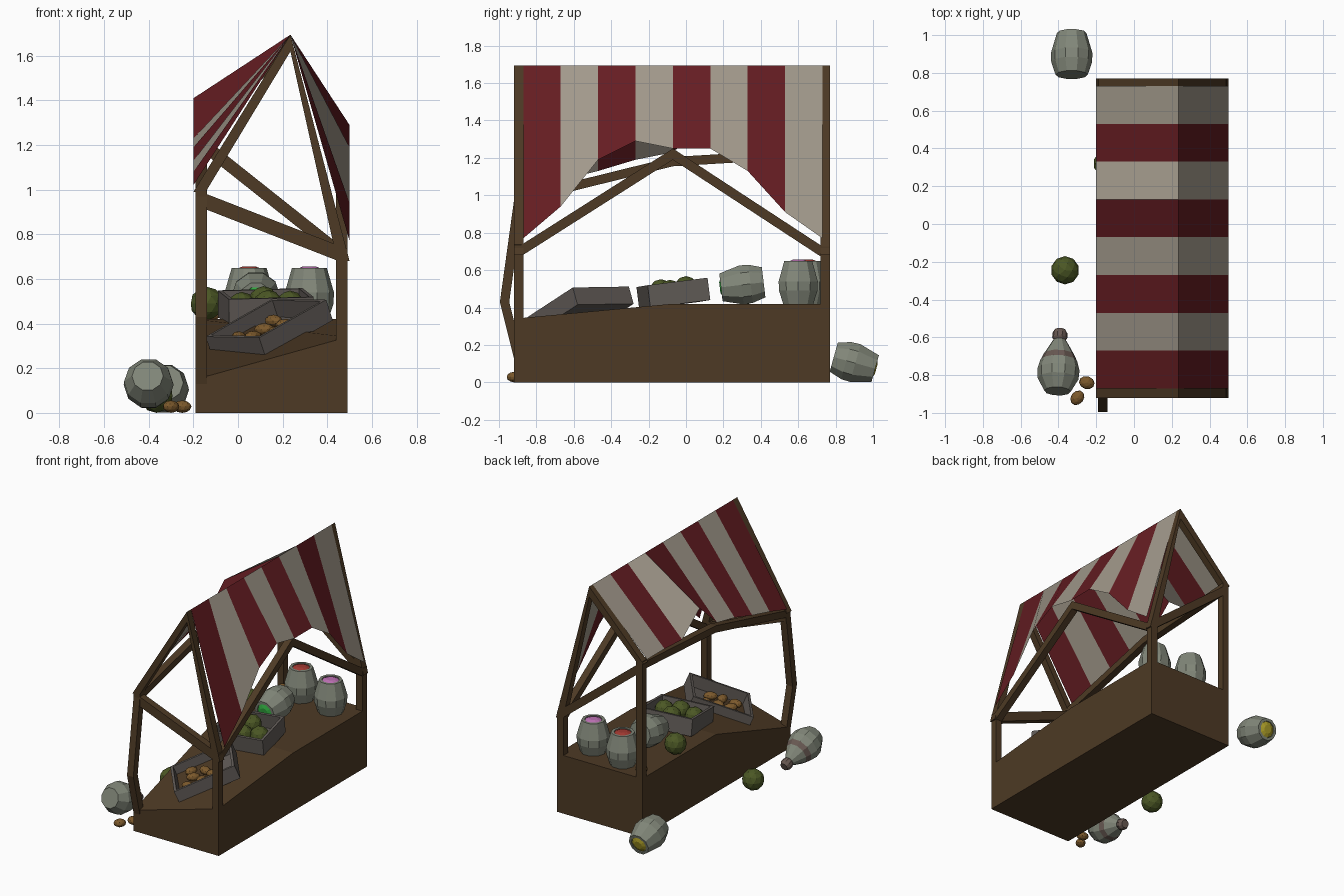
import bpy, bmesh, math
from mathutils import Vector, Matrix

if "Cube" in bpy.data.objects:
    bpy.data.objects.remove(bpy.data.objects["Cube"])


def material(name, rgb):
    m = bpy.data.materials.new(name)
    m.diffuse_color = (*rgb, 1)
    m.use_nodes = True
    m.node_tree.nodes["Principled BSDF"].inputs["Base Color"].default_value = m.diffuse_color
    return m


WOOD = material("wood", (.075, .042, .018))
RED = material("red_cloth", (.13, .012, .016))
CREAM = material("cream_cloth", (.36, .32, .26))
CRATE = material("crate_wood", (.12, .105, .095))
CLAY = material("clay", (.22, .24, .19))
BAND = material("clay_band", (.14, .1, .085))
GREEN = material("melon", (.07, .095, .018))
TUBER = material("potato", (.2, .1, .025))
SPICES = [material("spice_" + n, c) for n, c in (
    ("pink", (.5, .16, .45)), ("red", (.35, .04, .03)),
    ("green", (.03, .4, .05)), ("yellow", (.4, .33, .02)))]


def mesh_object(name, verts, faces, mats, matrix=None):
    me = bpy.data.meshes.new(name)
    me.from_pydata([tuple(v) for v in verts], [], faces)
    bm = bmesh.new()
    bm.from_mesh(me)
    bmesh.ops.recalc_face_normals(bm, faces=bm.faces)
    bm.to_mesh(me)
    bm.free()
    for m in mats:
        me.materials.append(m)
    ob = bpy.data.objects.new(name, me)
    if matrix:
        ob.matrix_world = matrix
    bpy.context.collection.objects.link(ob)
    return ob


def loft(name, rings, mat, matrix=None):
    """Skin a list of equal-sized rings and cap both ends."""
    n = len(rings[0])
    verts = [v for r in rings for v in r]
    faces = [(k * n + i, k * n + (i + 1) % n, (k + 1) * n + (i + 1) % n, (k + 1) * n + i)
             for k in range(len(rings) - 1) for i in range(n)]
    faces += [tuple(range(n))[::-1], tuple(range(len(verts) - n, len(verts)))]
    return mesh_object(name, verts, faces, [mat], matrix)


def beam(name, points, axis, a=.05, b=.05):
    """Square timber whose sections lie across the given axis."""
    other = [i for i in range(3) if i != axis]
    rings = []
    for p in points:
        ring = []
        for s, t in ((-1, -1), (1, -1), (1, 1), (-1, 1)):
            v = list(p)
            v[other[0]] += s * a / 2
            v[other[1]] += t * b / 2
            ring.append(v)
        rings.append(ring)
    return loft(name, rings, WOOD)


def lathe(name, profile, mat, matrix, n=10):
    rings = [[(r * math.cos(math.tau * i / n), r * math.sin(math.tau * i / n), z)
              for i in range(n)] for r, z in profile]
    return loft(name, rings, mat, matrix)


def along(pos, direction):
    q = Vector(direction).to_track_quat('Z', 'Y')
    return Matrix.Translation(pos) @ q.to_matrix().to_4x4()


def ball(name, pos, size, mat, turn=0, sub=2):
    bm = bmesh.new()
    bmesh.ops.create_icosphere(bm, subdivisions=sub, radius=1)
    me = bpy.data.meshes.new(name)
    bm.to_mesh(me)
    bm.free()
    me.materials.append(mat)
    ob = bpy.data.objects.new(name, me)
    ob.location, ob.scale, ob.rotation_euler = pos, size, (0, 0, turn)
    bpy.context.collection.objects.link(ob)


# Counter block, dipping toward its front left corner
loft("counter", [[(-.19, y, 0), (.49, y, 0), (.49, y, zr), (-.19, y, zl)]
                 for y, zl, zr in ((-.92, .15, .34), (-.07, .42, .42), (.77, .42, .42))], WOOD)

# Corner posts, the front left one buckled outward
beam("front_left_post", [(-.165, -.895, .13), (-.165, -.97, .43), (-.165, -.895, .97)], 2)
beam("front_right_post", [(.465, -.895, .3), (.465, -.895, .7)], 2)
beam("back_left_post", [(-.165, .745, .4), (-.165, .745, 1.24)], 2)
beam("back_right_post", [(.465, .745, .4), (.465, .745, .7)], 2)

# Cross ties, side rails and end rafters
beam("front_tie", [(-.19, -.895, .965), (.49, -.895, .7)], 0, .05, .07)
beam("back_tie", [(-.19, .745, 1.23), (.49, .745, .69)], 0, .05, .07)
beam("right_rail", [(.465, -.92, .68), (.465, -.07, 1.22), (.465, .77, .67)], 1, .05, .06)
beam("left_rail", [(-.165, -.92, .97), (-.165, -.07, 1.18), (-.165, .77, 1.23)], 1, .05, .05)
for name, y, foot in (("front_rafters", -.92, .99), ("back_rafters", .72, 1.25)):
    pts = [(-.2, foot), (.235, 1.695), (.5, .68), (.445, .68), (.235, 1.62), (-.145, foot)]
    verts = [(x, yy, z) for yy in (y, y + .05) for x, z in pts]
    quads = [(0, 1, 4, 5), (1, 2, 3, 4)]
    faces = quads + [tuple(i + 6 for i in q) for q in quads]
    faces += [(i, (i + 1) % 6, (i + 1) % 6 + 6, i + 6) for i in range(6)]
    mesh_object(name, verts, faces, [WOOD])

# Striped canopy with ragged lower edges
left = [1.02, 1.08, 1.13, 1.19, 1.23, 1.41, 1.26, 1.27, 1.27]
right = [.77, .94, 1.19, 1.29, 1.25, 1.25, 1.13, .91, .77]
verts, faces = [], []
for i in range(9):
    y = -.87 + .2 * i
    verts += [(-.2, y, left[i]), (.235, y, 1.695), (.5, y, right[i])]
for i in range(8):
    k = 3 * i
    faces += [(k, k + 1, k + 4, k + 3), (k + 1, k + 2, k + 5, k + 4)]
canopy = mesh_object("canopy", verts, faces, [RED, CREAM])
for p in canopy.data.polygons:
    p.material_index = (p.index // 2) % 2


# Open crates: floor and four walls in a tilted frame
def crate(name, corner, u, v, h=.1, t=.018):
    u, v, o = Vector(u), Vector(v), Vector(corner)
    n = u.cross(v).normalized()
    ut, vt = u.normalized() * t, v.normalized() * t

    def ring(inset, z):
        a, b = ut * inset, vt * inset
        return [o + a + b + n * z, o + u - a + b + n * z,
                o + u + v - a - b + n * z, o + v + a - b + n * z]
    loft(name, [ring(0, 0), ring(0, h), ring(1, h), ring(1, t)], CRATE)
    return lambda s, q, z: o + u * s + v * q + n * z


c2 = crate("front_crate", (.125, -.84, .245), (.3, .26, .17), (-.24, .3, .005))
c1 = crate("middle_crate", (-.04, -.25, .39), (.38, .06, .01), (-.05, .32, .04), .12)

# Produce
for i, (s, q, z) in enumerate(((.2, .4, .07), (.5, .3, .08), (.77, .4, .07), (.5, .72, .08))):
    ball(f"crate_melon_{i}", c1(s, q, z), (.065,) * 3, GREEN)
ball("counter_melon", (-.14, .32, .49), (.075,) * 3, GREEN)
ball("ground_melon", (-.365, -.245, .075), (.075,) * 3, GREEN)
for i, (s, q) in enumerate(((.2, .3), (.3, .55), (.42, .3), (.5, .6), (.62, .35), (.28, .8), (.72, .7))):
    ball(f"crate_potato_{i}", c2(s, q, .045), (.048, .033, .028), TUBER, i * .9)
for i, (x, y, z, a) in enumerate(((-.25, -.84, .028, -.3), (-.3, -.92, .028, .9), (-.12, .68, .44, .4))):
    ball(f"loose_potato_{i}", (x, y, z), (.042, .034, .028), TUBER, a)

# Spice jars, two standing and two toppled
JAR = [(.085, 0), (.108, .07), (.11, .12), (.078, .23), (.058, .23), (.058, .2)]
jars = [((.32, .6, .42), (0, 0, 1)), ((.05, .65, .42), (0, 0, 1)),
        ((.08, .415, .535), (0, -1, -.12)), ((-.33, .79, .135), (0, 1, -.28))]
for i, (pos, d) in enumerate(jars):
    m = along(pos, d)
    lathe(f"jar_{i}", JAR, CLAY, m)
    lathe(f"spice_{i}", [(.058, .2), (.056, .225), (.03, .236)], SPICES[i], m)

# Fallen vase with band and stopper
m = along((-.405, -.885, .165), (.04, .95, -.33))
lathe("vase_lower", [(.07, 0), (.108, .07), (.112, .12), (.098, .17)], CLAY, m)
lathe("vase_band", [(.098, .17), (.082, .205)], BAND, m)
lathe("vase_neck", [(.082, .205), (.038, .28), (.03, .29)], CLAY, m)
lathe("vase_stopper", [(.028, .28), (.04, .3), (.04, .325), (.028, .345)], BAND, m)
